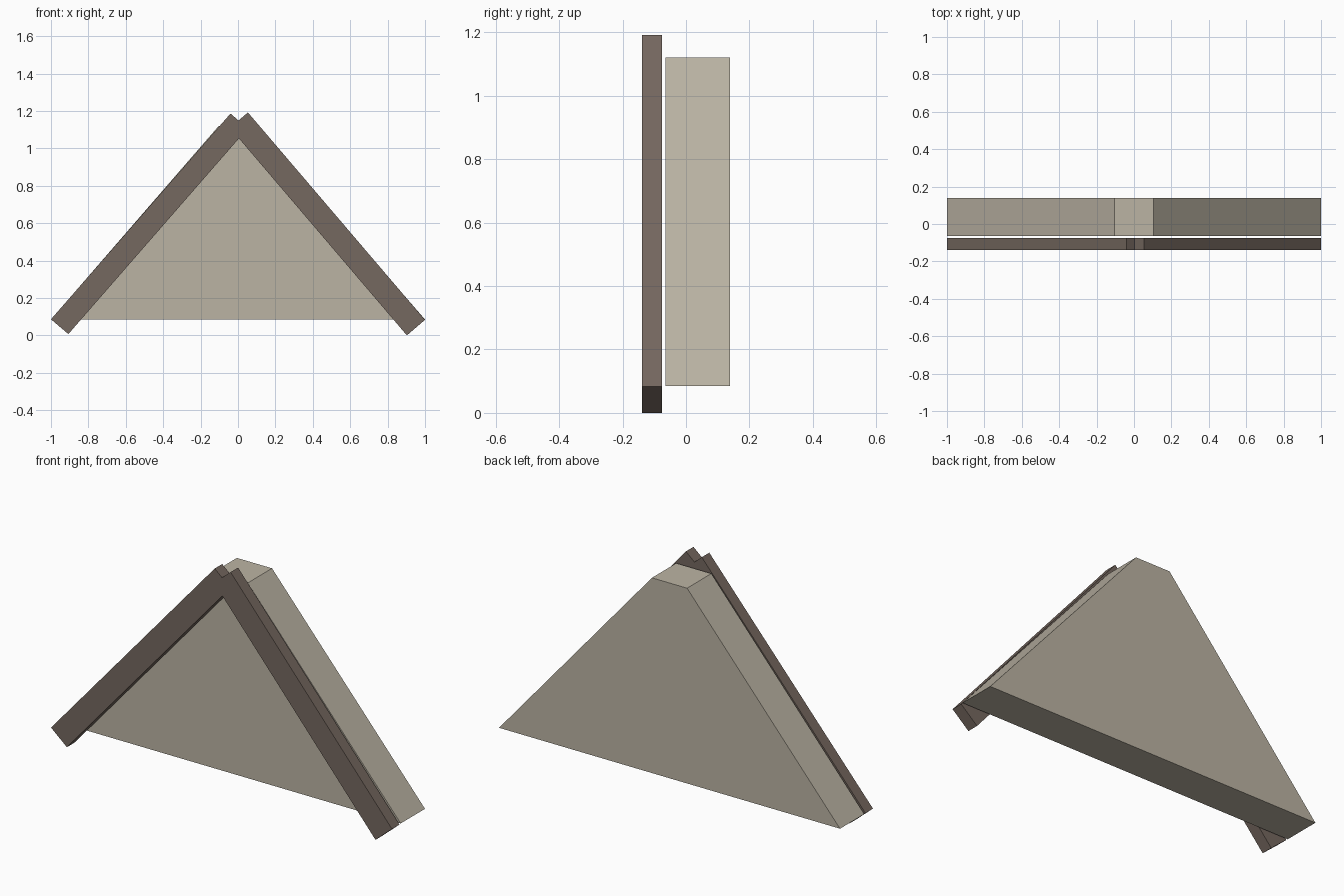
import bpy
import bmesh

if "Cube" in bpy.data.objects:
    bpy.data.objects.remove(bpy.data.objects["Cube"])


def material(name, rgb):
    m = bpy.data.materials.new(name)
    m.diffuse_color = (*rgb, 1.0)
    m.use_nodes = True
    m.node_tree.nodes["Principled BSDF"].inputs["Base Color"].default_value = m.diffuse_color
    return m


def extrude_profile(name, outline, y0, y1, mat):
    """Closed x/z outline (counter-clockwise from the front) extruded from y0 to y1."""
    bm = bmesh.new()
    face = bm.faces.new([bm.verts.new((x, y0, z)) for x, z in outline])
    ext = bmesh.ops.extrude_face_region(bm, geom=[face], use_keep_orig=True)
    moved = [g for g in ext["geom"] if isinstance(g, bmesh.types.BMVert)]
    bmesh.ops.translate(bm, verts=moved, vec=(0, y1 - y0, 0))
    bmesh.ops.recalc_face_normals(bm, faces=bm.faces)
    mesh = bpy.data.meshes.new(name)
    bm.to_mesh(mesh)
    bm.free()
    mesh.materials.append(mat)
    obj = bpy.data.objects.new(name, mesh)
    bpy.context.collection.objects.link(obj)
    return obj


plaster = material("pale plaster", (0.50, 0.455, 0.37))
timber = material("dark timber", (0.178, 0.138, 0.115))

# Gable wall: thick block with sloping sides and a small flat top
extrude_profile("gable_wall",
                [(-1, 0.085), (1, 0.085), (0.103, 1.12), (-0.103, 1.12)],
                -0.065, 0.138, plaster)

# Barge boards: two square-ended boards joined at the peak, with a notch on top
extrude_profile("barge_boards",
                [(-1, 0.086), (-0.907, 0.007), (0.005, 1.053), (0.903, 0.0),
                 (1, 0.083), (0.053, 1.192), (0.003, 1.149), (-0.04, 1.186)],
                -0.138, -0.075, timber)
